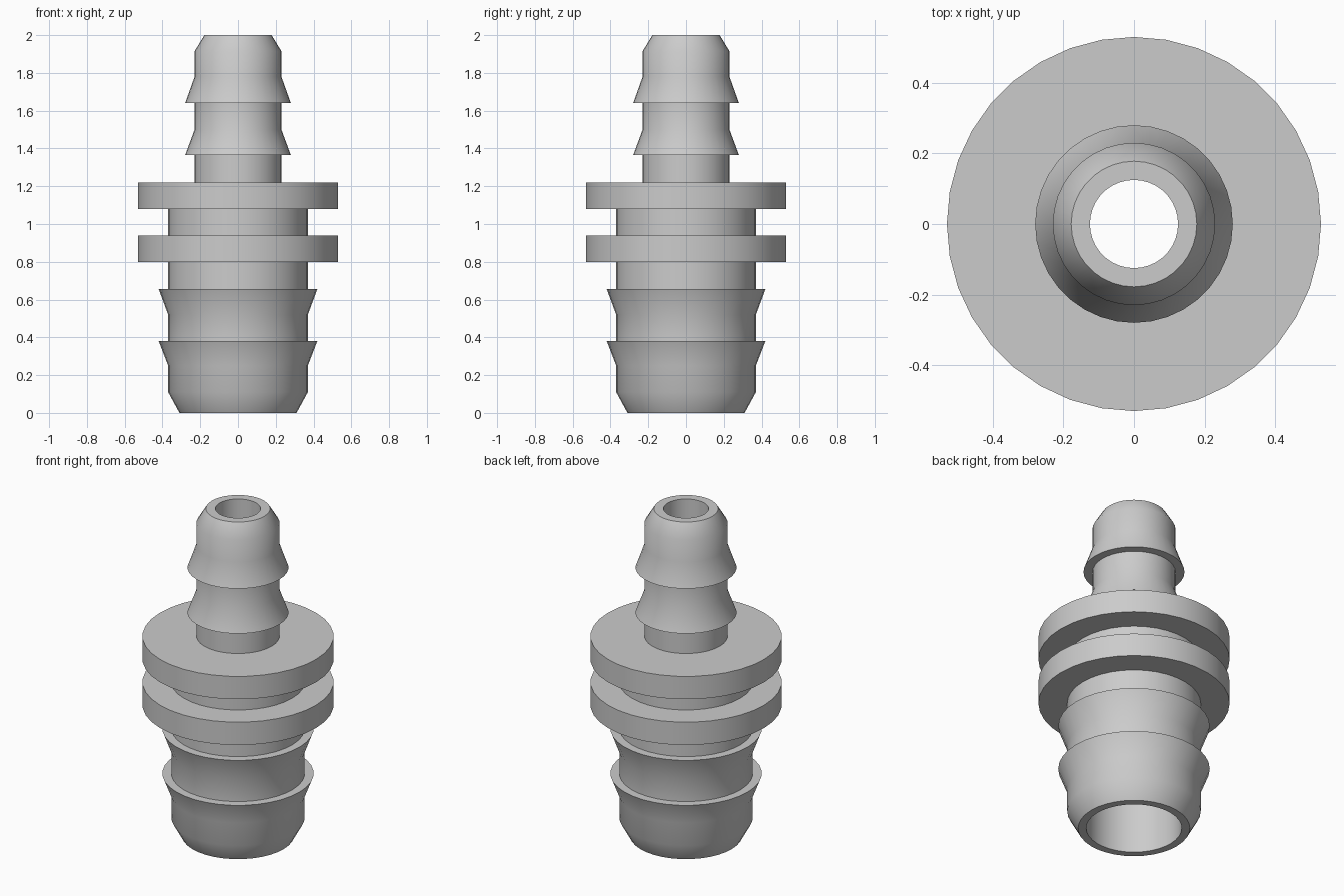
import bpy, bmesh, math

if "Cube" in bpy.data.objects:
    bpy.data.objects.remove(bpy.data.objects["Cube"])

SIDES = 36

# Single plain plastic colour
grey = bpy.data.materials.new("grey plastic")
grey.diffuse_color = (0.6, 0.6, 0.6, 1)
grey.use_nodes = True
grey.node_tree.nodes["Principled BSDF"].inputs["Base Color"].default_value = grey.diffuse_color


def barb(body, lip, flat, taper):
    """Body line flaring out to a lip, then stepping back to the body."""
    return [(body, taper), (lip, flat), (body, flat)]


def flange(body, rim, low, high):
    return [(body, low), (rim, low), (rim, high), (body, high)]


# Outer wall: wide hose end, two flanges, narrow hose end
outer = [(0.31, 0), (0.37, 0.11)]
outer += barb(0.37, 0.42, 0.38, 0.25) + barb(0.37, 0.42, 0.655, 0.52)
outer += flange(0.37, 0.53, 0.80, 0.94)
outer += flange(0.37, 0.53, 1.08, 1.22)[:3] + [(0.23, 1.22)]
outer += barb(0.23, 0.28, 1.365, 1.50)[::-1] + barb(0.23, 0.28, 1.64, 1.78)[::-1]
outer += [(0.23, 1.915), (0.178, 2.0)]

# Stepped bore, from the narrow mouth down to the wide mouth
bore = [(0.125, 2.0), (0.125, 1.22), (0.265, 1.08), (0.265, 0)]

# Revolve the closed section
profile = outer + bore
bm = bmesh.new()
rings = []
for r, z in profile:
    rings.append([bm.verts.new((r * math.cos(a), r * math.sin(a), z))
                  for a in (math.tau * i / SIDES for i in range(SIDES))])
for lower, upper in zip(rings, rings[1:] + rings[:1]):
    for i in range(SIDES):
        j = (i + 1) % SIDES
        bm.faces.new((lower[i], lower[j], upper[j], upper[i]))
bmesh.ops.recalc_face_normals(bm, faces=bm.faces)

mesh = bpy.data.meshes.new("hose_connector")
bm.to_mesh(mesh)
bm.free()
mesh.materials.append(grey)
connector = bpy.data.objects.new("hose_connector", mesh)
bpy.context.collection.objects.link(connector)

# Smooth walls with sharp lips and flange rims
bpy.context.view_layer.objects.active = connector
connector.select_set(True)
bpy.ops.object.shade_smooth_by_angle(angle=math.radians(33))
